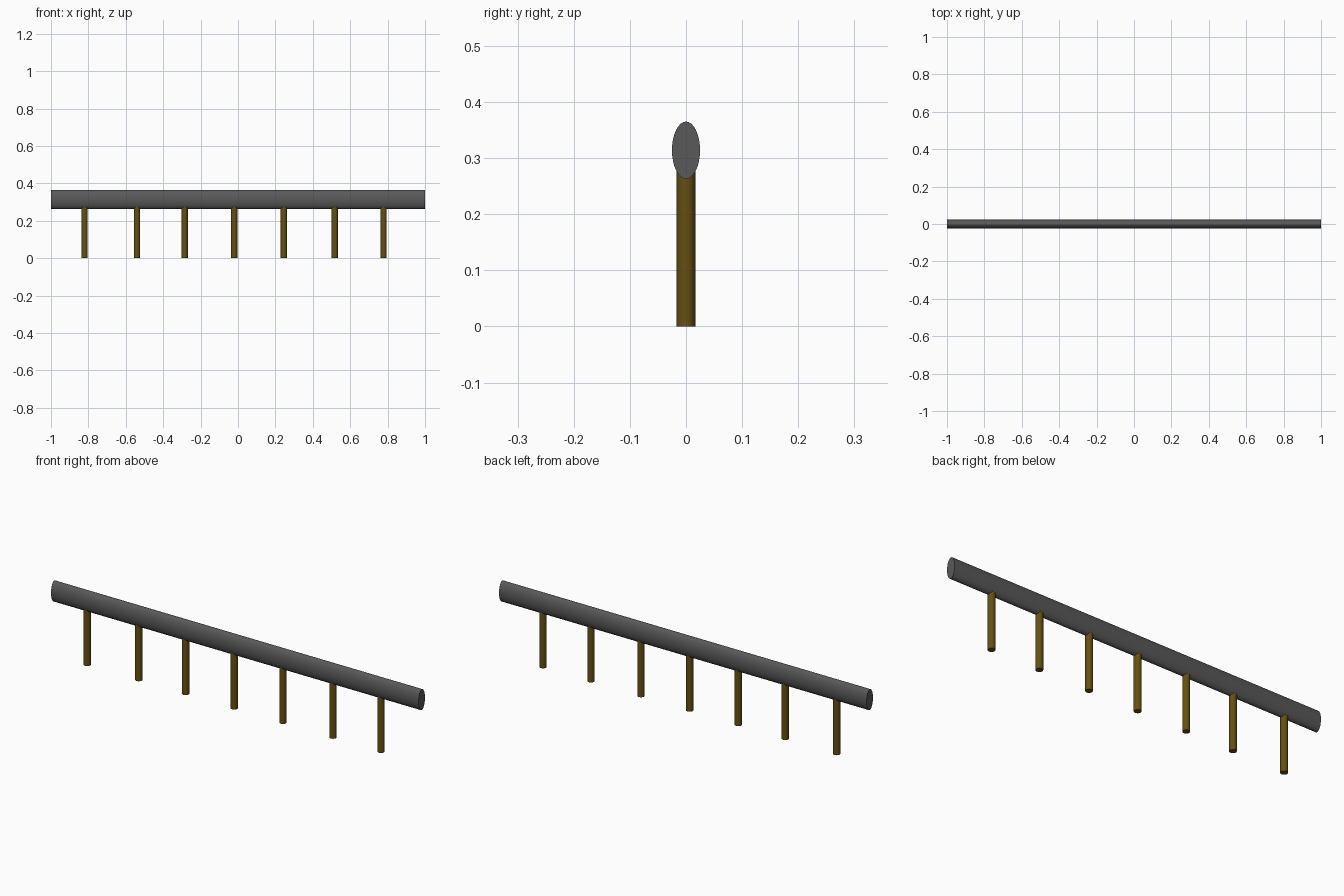
import bpy
import math

cube = bpy.data.objects.get("Cube")
if cube:
    bpy.data.objects.remove(cube, do_unlink=True)


def make_material(name, rgb):
    mat = bpy.data.materials.new(name)
    mat.use_nodes = True
    color = (*rgb, 1.0)
    mat.diffuse_color = color
    mat.node_tree.nodes["Principled BSDF"].inputs["Base Color"].default_value = color
    return mat


def make_cylinder(name, mat, radius, depth, location, rotation=(0, 0, 0), stretch=1.0):
    bpy.ops.mesh.primitive_cylinder_add(
        vertices=32, radius=radius, depth=depth, location=location, rotation=rotation)
    obj = bpy.context.object
    obj.name = name
    obj.scale.x = stretch
    bpy.ops.object.transform_apply(location=False, rotation=True, scale=True)
    obj.data.materials.append(mat)
    bpy.ops.object.shade_smooth_by_angle(angle=math.radians(35))
    return obj


gray = make_material("dark gray", (0.1, 0.1, 0.1))
brown = make_material("olive brown", (0.13, 0.08, 0.006))

# Oval rail lying along x, taller than it is deep
RAIL_Z = 0.314
make_cylinder("rail", gray, 0.025, 2.0, (0, 0, RAIL_Z),
              rotation=(0, math.pi / 2, 0), stretch=2.04)

# Round posts, slightly unevenly spaced, sunk into the rail
POST_TOP = 0.285
for i, x in enumerate((-0.82, -0.54, -0.285, -0.02, 0.245, 0.517, 0.778)):
    make_cylinder(f"post_{i + 1}", brown, 0.0165, POST_TOP, (x, 0, POST_TOP / 2))
